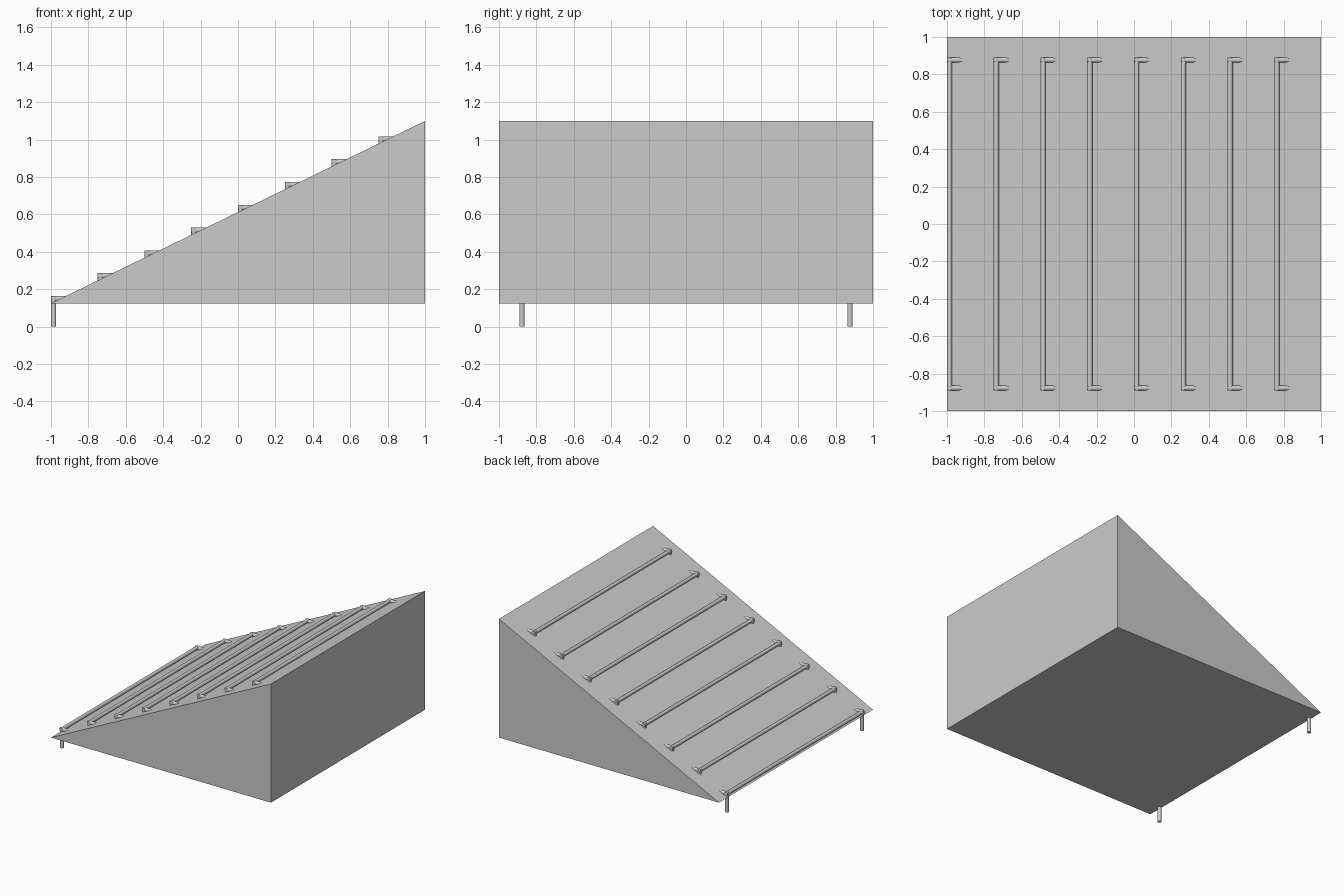
import bpy, bmesh, math
from mathutils import Vector

if "Cube" in bpy.data.objects:
    bpy.data.objects.remove(bpy.data.objects["Cube"])

BASE, TOP = 0.125, 1.10
W = 0.028           # rod thickness
Y = 0.877           # rod end offset


def finish(name, bm):
    bmesh.ops.recalc_face_normals(bm, faces=bm.faces)
    me = bpy.data.meshes.new(name)
    bm.to_mesh(me)
    bm.free()
    ob = bpy.data.objects.new(name, me)
    bpy.context.collection.objects.link(ob)
    return ob


def rod(bm, a, b, sides=8):
    # capped octagonal rod between two points, flats facing the axes
    a, b = Vector(a), Vector(b)
    d = b - a
    rot = d.to_track_quat('Z', 'Y').to_matrix().to_4x4()
    rot = rot @ rot.Rotation(math.pi / sides, 4, 'Z')
    rot.translation = (a + b) / 2
    r = W / 2 / math.cos(math.pi / sides)
    bmesh.ops.create_cone(bm, cap_ends=True, segments=sides, radius1=r,
                          radius2=r, depth=d.length, matrix=rot)


# solid ramp body
bm = bmesh.new()
profile = [(-1, BASE), (1, BASE), (1, TOP)]
face = bm.faces.new([bm.verts.new((x, -1, z)) for x, z in profile])
ext = bmesh.ops.extrude_face_region(bm, geom=[face])
bmesh.ops.translate(bm, vec=(0, 2, 0),
                    verts=[v for v in ext['geom'] if isinstance(v, bmesh.types.BMVert)])
finish("ramp_body", bm)

# bent rungs set into the slope; the lowest one has feet reaching the floor
for i in range(8):
    x = -1 + 0.25 * i + W / 2
    slope = BASE + 0.25 * i * (TOP - BASE) / 2
    z = slope + 0.039 - W / 2
    foot = 0.0 if i == 0 else slope - 0.02
    bm = bmesh.new()
    rod(bm, (x, -Y - W / 2, z), (x, Y + W / 2, z))
    for s in (-1, 1):
        rod(bm, (x - W / 2, s * Y, z), (x + 0.10, s * Y, z))
        rod(bm, (x, s * Y, foot), (x, s * Y, z + W / 4))
    ob = finish(f"rung_{i + 1}", bm)
    bpy.context.view_layer.objects.active = ob
    ob.select_set(True)
    bpy.ops.object.shade_smooth_by_angle(angle=math.radians(50))
    ob.select_set(False)
